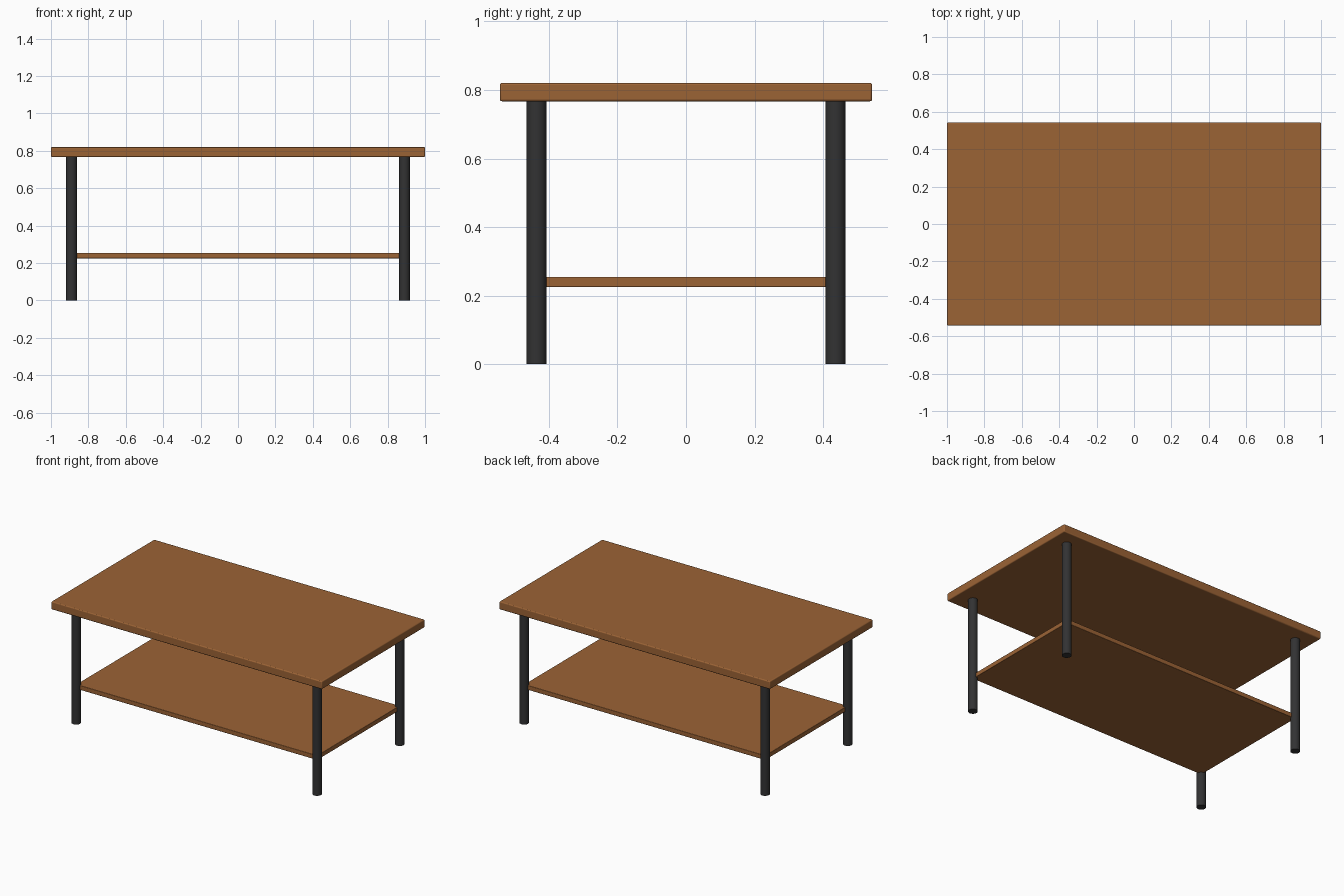
import bpy

if "Cube" in bpy.data.objects:
    bpy.data.objects.remove(bpy.data.objects["Cube"])

LEG_X, LEG_Y, LEG_R = 0.89, 0.436, 0.029
TOP_Z0, TOP_Z1 = 0.767, 0.82


def material(name, rgb):
    m = bpy.data.materials.new(name)
    m.diffuse_color = (*rgb, 1.0)
    m.use_nodes = True
    m.node_tree.nodes["Principled BSDF"].inputs["Base Color"].default_value = m.diffuse_color
    return m


wood = material("warm_wood", (0.33, 0.125, 0.036))
metal = material("black_metal", (0.032, 0.032, 0.033))


def board(name, half_x, half_y, z0, z1, bevel):
    """Flat wooden board with slightly rounded edges."""
    bpy.ops.mesh.primitive_cube_add(size=1, location=(0, 0, (z0 + z1) / 2))
    ob = bpy.context.object
    ob.name = name
    ob.scale = (2 * half_x, 2 * half_y, z1 - z0)
    bpy.ops.object.transform_apply(location=False, rotation=False, scale=True)
    mod = ob.modifiers.new("rounded_edges", 'BEVEL')
    mod.width = bevel
    mod.segments = 3
    ob.data.materials.append(wood)
    bpy.ops.object.shade_smooth_by_angle()


def leg(name, x, y):
    """Round metal leg from the floor to the underside of the top."""
    bpy.ops.mesh.primitive_cylinder_add(vertices=32, radius=LEG_R, depth=TOP_Z0,
                                        location=(x, y, TOP_Z0 / 2))
    ob = bpy.context.object
    ob.name = name
    ob.data.materials.append(metal)
    bpy.ops.object.shade_smooth_by_angle()


# Table top and lower shelf, whose corners run into the legs
board("table_top", 1.0, 0.543, TOP_Z0, TOP_Z1, 0.006)
board("lower_shelf", LEG_X, LEG_Y, 0.225, 0.255, 0.003)

# Four legs
for side, sx in (("left", -1), ("right", 1)):
    for end, sy in (("front", -1), ("back", 1)):
        leg(f"{end}_{side}_leg", sx * LEG_X, sy * LEG_Y)
